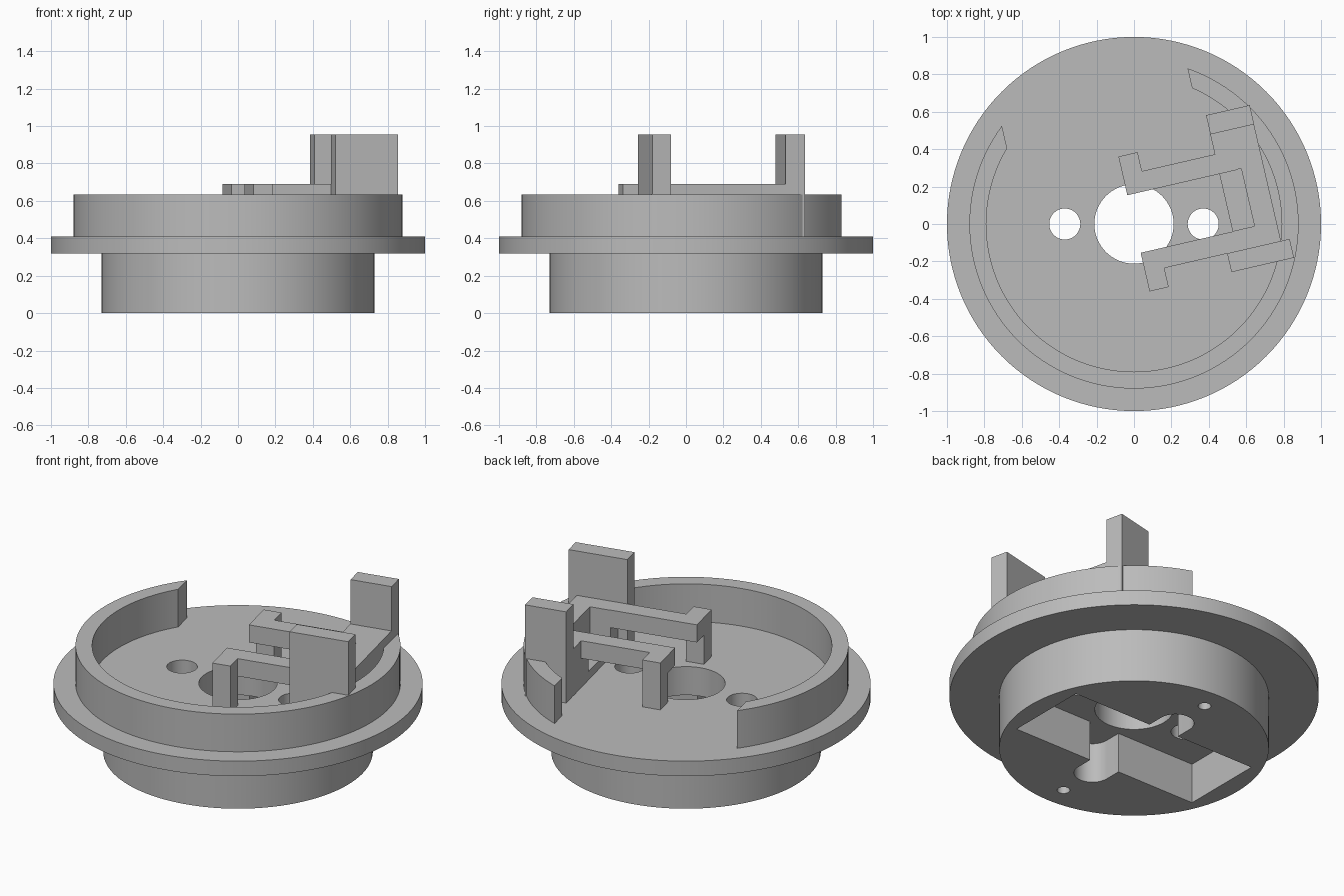
import bpy, bmesh, math
from mathutils import Matrix

if "Cube" in bpy.data.objects:
    bpy.data.objects.remove(bpy.data.objects["Cube"])

TILT = Matrix.Rotation(math.radians(13), 4, 'Z')   # bracket is turned 13 degrees
gray = bpy.data.materials.new("plain gray")
gray.diffuse_color = (0.5, 0.5, 0.5, 1)
gray.use_nodes = True
gray.node_tree.nodes["Principled BSDF"].inputs["Base Color"].default_value = gray.diffuse_color


def finish(name, bm):
    bmesh.ops.recalc_face_normals(bm, faces=bm.faces)
    me = bpy.data.meshes.new(name)
    bm.to_mesh(me)
    bm.free()
    ob = bpy.data.objects.new(name, me)
    bpy.context.collection.objects.link(ob)
    me.materials.append(gray)
    return ob


def box(name, x0, x1, y0, y1, z0, z1, matrix=None):
    bm = bmesh.new()
    bmesh.ops.create_cube(bm, size=1)
    for v in bm.verts:
        v.co = (x1 if v.co.x > 0 else x0, y1 if v.co.y > 0 else y0, z1 if v.co.z > 0 else z0)
    if matrix:
        bm.transform(matrix)
    return finish(name, bm)


def cylinder(name, r, x, y, z0, z1, n=48):
    bm = bmesh.new()
    bmesh.ops.create_cone(bm, cap_ends=True, segments=n, radius1=r, radius2=r, depth=z1 - z0,
                          matrix=Matrix.Translation((x, y, (z0 + z1) / 2)))
    return finish(name, bm)


def lathe(name, profile, closed, n=128):
    """Revolve (radius, z) points; open profiles get flat caps."""
    bm = bmesh.new()
    rings = [[bm.verts.new((r * math.cos(2 * math.pi * i / n), r * math.sin(2 * math.pi * i / n), z))
              for i in range(n)] for r, z in profile]
    pairs = list(zip(rings, rings[1:]))
    if closed:
        pairs.append((rings[-1], rings[0]))
    else:
        bm.faces.new(rings[0])
        bm.faces.new(rings[-1])
    for a, b in pairs:
        for i in range(n):
            j = (i + 1) % n
            bm.faces.new((a[i], a[j], b[j], b[i]))
    return finish(name, bm)


def combine(target, others, operation):
    bpy.context.view_layer.objects.active = target
    for ob in others:
        mod = target.modifiers.new("bool", 'BOOLEAN')
        mod.operation, mod.object, mod.solver = operation, ob, 'EXACT'
        bpy.ops.object.modifier_apply(modifier=mod.name)
        bpy.data.objects.remove(ob)


def smooth(ob):
    bpy.ops.object.select_all(action='DESELECT')
    ob.select_set(True)
    bpy.context.view_layer.objects.active = ob
    bpy.ops.object.shade_smooth_by_angle(angle=math.radians(30))


# Base: hub and flange
base = lathe("base", [(0.73, 0), (0.73, 0.32), (1, 0.32), (1, 0.41)], False)

# Underside pocket: wide rectangle on both sides, round-ended slot across
D = 0.24
pocket = box("pocket_cutter", -0.62, 0.62, -0.25, 0.25, -0.1, D)
combine(pocket, [box("slot_cutter", -0.1, 0.1, -0.35, 0.35, -0.11, D)], 'UNION')
cutters = [pocket]
for s in (1, -1):
    cutters.append(cylinder("slot_end_cutter", 0.1, 0, s * 0.35, -0.12, D))
    cutters.append(cylinder("screw_hole_cutter", 0.035, 0, s * 0.594, -0.1, 0.2, 24))
    cutters.append(cylinder("side_hole_cutter", 0.083, s * 0.37, 0, 0.1, 0.6))
cutters.append(cylinder("centre_hole_cutter", 0.212, 0, 0, 0.1, 0.6, 64))
combine(base, cutters, 'DIFFERENCE')
smooth(base)

# Raised rim with a gap at the back
rim = lathe("rim", [(0.88, 0.41), (0.88, 0.635), (0.79, 0.635), (0.79, 0.41)], True)
combine(rim, [box("gap_cutter", -0.57, 0.466, 0.2, 1.2, 0.3, 0.8, TILT)], 'DIFFERENCE')
smooth(rim)

# Bracket: solid block with an open notch
F, T = 0.405, 0.69
bracket = box("bracket", 0.505, 0.745, -0.266, 0.376, F, T, TILT)
combine(bracket, [box("notch_cutter", 0.4, 0.625, -0.156, 0.16, 0.46, 0.8, TILT)], 'DIFFERENCE')

# Two arms with legs, and two tall posts
parts = []
for s in (1, -1):
    lo, hi = sorted((s * 0.158, s * 0.266))
    parts.append(box("arm", 0, 0.6, lo, hi, 0.585, T, TILT))
    lo, hi = sorted((s * 0.26, s * 0.37))
    parts.append(box("leg", 0, 0.105, lo, hi, F, T, TILT))
parts.append(box("back_post", 0.506, 0.746, 0.375, 0.48, F, 0.955, TILT))
parts.append(box("front_post", 0.45, 0.793, -0.368, -0.265, F, 0.955, TILT))
combine(bracket, parts, 'UNION')
